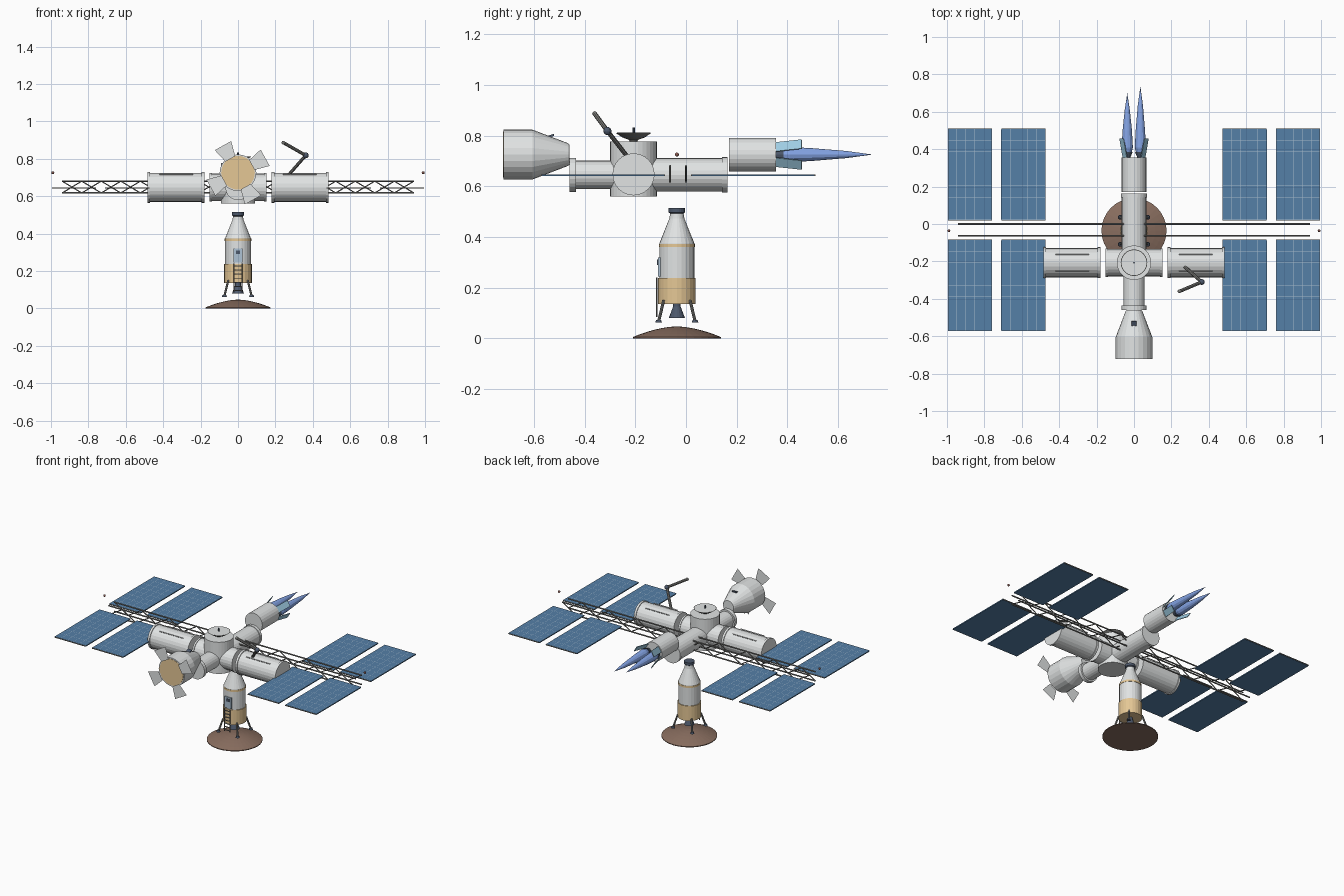
import bpy, bmesh, math
from mathutils import Vector, Matrix

if "Cube" in bpy.data.objects:
    bpy.data.objects.remove(bpy.data.objects["Cube"])


def material(name, *rgb):
    m = bpy.data.materials.new(name)
    m.use_nodes = True
    m.diffuse_color = (*rgb, 1)
    m.node_tree.nodes["Principled BSDF"].inputs["Base Color"].default_value = (*rgb, 1)
    return m


HULL = material("hull_grey", .75, .77, .77)
GOLD = material("gold_foil", .78, .57, .3)
SOIL = material("soil_brown", .25, .155, .115)
CELL = material("solar_blue", .09, .215, .39)
LINE = material("steel_blue", .42, .54, .66)
FLAME = material("flame_blue", .23, .37, .78)
GLOW = material("pale_cyan", .34, .6, .76)
METAL = material("dark_metal", .2, .2, .19)
SLATE = material("slate", .075, .1, .15)
LAMP = material("lamp_red", .25, .1, .08)


def finish(name, bm, *mats):
    bmesh.ops.recalc_face_normals(bm, faces=bm.faces)
    me = bpy.data.meshes.new(name)
    bm.to_mesh(me)
    bm.free()
    for m in mats:
        me.materials.append(m)
    ob = bpy.data.objects.new(name, me)
    bpy.context.collection.objects.link(ob)
    return ob


def lathe(name, mat, origin, axis, profile, sides=24):
    """Turn (radius, distance) pairs around an axis; ends are capped."""
    bm = bmesh.new()
    rings = []
    for r, d in profile:
        rings.append([bm.verts.new((r * math.cos(math.tau * i / sides),
                                    r * math.sin(math.tau * i / sides), d))
                      for i in range(sides)])
    for a, b in zip(rings, rings[1:]):
        for i in range(sides):
            j = (i + 1) % sides
            bm.faces.new((a[i], a[j], b[j], b[i]))
    bm.faces.new(rings[0])
    bm.faces.new(rings[-1])
    bmesh.ops.remove_doubles(bm, verts=bm.verts, dist=1e-6)
    rot = Vector(axis).to_track_quat('Z', 'Y').to_matrix().to_4x4()
    bm.transform(Matrix.Translation(origin) @ rot)
    return finish(name, bm, mat)


def tube(name, mat, a, b, r, sides=8):
    d = Vector(b) - Vector(a)
    return lathe(name, mat, a, d, [(r, 0), (r, d.length)], sides)


def box(name, mat, centre, size, turn=Matrix()):
    bm = bmesh.new()
    bmesh.ops.create_cube(bm, size=1)
    bm.transform(Matrix.Translation(centre) @ turn @ Matrix.Diagonal((*size, 1)))
    return finish(name, bm, mat)


def ball(name, mat, centre, r):
    bm = bmesh.new()
    bmesh.ops.create_uvsphere(bm, u_segments=12, v_segments=8, radius=r)
    bm.transform(Matrix.Translation(centre))
    return finish(name, bm, mat)


# Station core
HY, HZ = -.207, .647
BACK, FRONT, UP = (0, 1, 0), (0, -1, 0), (0, 0, 1)
lathe("hub", HULL, (0, HY, .56), UP, [(.092, 0), (.092, .217)], 32)
lathe("front_module", HULL, (0, HY, .645), FRONT,
      [(.056, 0), (.056, .228), (.067, .228), (.067, .253), (.05, .253)])
lathe("rear_module", HULL, (0, HY, .645), BACK,
      [(.066, 0), (.066, .35), (.07, .35), (.07, .37), (.05, .37)])

# Dish antenna: dark shell, pale liner
lathe("dish_shell", METAL, (0, HY, .777), UP,
      [(.015, 0), (.018, .006), (.045, .016), (.071, .034), (.067, .034), (.042, .021), (.004, .014)])
lathe("dish_liner", HULL, (0, HY, .778), UP,
      [(.067, .0335), (.042, .0205), (.004, .0135)])
tube("dish_mast", SLATE, (0, HY, .785), (0, HY, .832), .005)

# Side laboratories
for s, side in ((1, "left"), (-1, "right")):
    lathe(side + "_port", HULL, (0, HY, HZ), (s, 0, 0), [(.073, .05), (.073, .14), (.077, .14), (.077, .152)])
    lathe(side + "_lab", HULL, (0, HY, HZ), (s, 0, 0),
          [(.083, .18), (.083, .195), (.078, .195), (.078, .47), (.083, .47), (.083, .485)])
    for k in (-1, 1):
        y = HY + k * .045
        tube(side + "_handrail", HULL, (s * .24, y, HZ + .068), (s * .42, y, HZ + .068), .003, 6)
    ball(side + "_beacon", LAMP, (s * .99, -.036, .725), .008)

# Crew capsule with petal panels
CZ = .725
lathe("capsule", HULL, (0, -.46, CZ), FRONT,
      [(.04, 0), (.045, .006), (.098, .145), (.098, .261)])
lathe("heat_shield", GOLD, (0, -.72, CZ), FRONT, [(.09, 0), (.09, .003)], 32)
box("capsule_window", SLATE, (0, -.535, CZ + .073), (.028, .03, .008), Matrix.Rotation(.36, 4, 'X'))
for k in range(4):
    bm = bmesh.new()
    bm.faces.new([bm.verts.new(p) for p in
                  ((.085, 0, -.03), (.166, 0, -.05), (.166, 0, .05), (.085, 0, .03))])
    bmesh.ops.solidify(bm, geom=bm.faces[:], thickness=.002)
    bm.transform(Matrix.Translation((0, -.734, CZ)) @ Matrix.Rotation(math.radians(90 * k - 29), 4, 'Y'))
    finish("petal_panel", bm, HULL)

# Rear booster with exhaust
lathe("booster", HULL, (0, .17, CZ), BACK, [(.066, 0), (.066, .185)])
for x, tip in ((-.036, .70), (.034, .736)):
    lathe("nozzle", SLATE, (x, .35, CZ), BACK, [(.014, 0), (.029, .035)], 12)
    lathe("exhaust", FLAME, (x, .37, CZ), BACK,
          [(.02, 0), (.03, .04), (.025, .13), (.014, (tip - .37) * .72), (0, tip - .37)], 12)
for deg in (32, 148, 212, 328):
    a = math.radians(deg)
    box("exhaust_vane", GLOW, (.067 * math.cos(a), .405, CZ + .067 * math.sin(a)),
        (.004, .105, .042), Matrix.Rotation(-a, 4, 'Y') @ Matrix.Rotation(-.2, 4, 'Z'))

# Two lattice trusses with opposite zigzags
Z0, Z1, BAYS = .617, .68, 18
STEP = 1.88 / BAYS
for side, y in enumerate((0, -.063)):
    for z in (Z0, Z1):
        tube("truss_chord", METAL, (-.94, y, z), (.94, y, z), .0045, 6)
    for i in range(BAYS):
        x = -.94 + i * STEP
        lo, hi = (Z0, Z1) if (i + side) % 2 else (Z1, Z0)
        tube("truss_brace", METAL, (x, y, lo), (x + STEP, y, hi), .0035, 6)

# Solar panels: slabs with a thin frame and inset cells
for x in (-.877, -.592, .592, .877):
    for y in (.265, -.328):
        box("solar_frame", METAL, (x, y, .643), (.235, .49, .005))
        box("solar_slab", CELL, (x, y, .643), (.236, .482, .007))
        bm = bmesh.new()
        bmesh.ops.create_grid(bm, x_segments=5, y_segments=8, size=.5)
        bm.transform(Matrix.Translation((x, y, .648)) @ Matrix.Diagonal((.233, .486, 1, 1)))
        cells = bm.faces[:]
        for f in bmesh.ops.inset_individual(bm, faces=cells, thickness=.0012)["faces"]:
            f.material_index = 1
        finish("solar_cells", bm, CELL, LINE)

# Robot arm
elbow, shoulder, hand = (.362, -.31, .818), (.272, -.23, .715), (.243, -.36, .886)
tube("upper_arm", METAL, shoulder, elbow, .009)
tube("forearm", METAL, elbow, hand, .009)
ball("arm_elbow", SLATE, elbow, .016)
ball("arm_hand", METAL, hand, .01)

# Ground mound
LY = -.036
lathe("ground_mound", SOIL, (0, LY, 0), UP,
      [(.174, 0)] + [(.174 * (1 - t / 6), .005 + .042 * (1 - (1 - t / 6) ** 1.7)) for t in range(7)], 32)

# Lander
lathe("lander_body", HULL, (0, LY, 0), UP,
      [(.069, .235), (.069, .375), (.03, .472), (.026, .495)])
lathe("docking_ring", SLATE, (0, LY, 0), UP, [(.026, .492), (.033, .497), (.033, .515), (.024, .515)])
lathe("gold_band", GOLD, (0, LY, 0), UP, [(.071, .36), (.071, .373)])
lathe("descent_stage", GOLD, (0, LY, 0), UP, [(.074, .135), (.074, .237)])
lathe("lander_engine", SLATE, (0, LY, 0), UP, [(.032, .08), (.015, .125), (.015, .137)], 16)
for sx in (-1, 1):
    for sy in (-1, 1):
        foot = (sx * .073, LY + sy * .072, .066)
        tube("lander_leg", METAL, (sx * .052, LY + sy * .052, .15), foot, .006)
        lathe("foot_pad", SLATE, foot, UP, [(.013, -.004), (.01, .006)], 12)

# Hatch and ladder
box("hatch", LINE, (0, LY - .07, .282), (.05, .009, .075))
box("hatch_window", SLATE, (0, LY - .076, .3), (.022, .004, .02))
for s in (-1, 1):
    tube("ladder_rail", METAL, (s * .021, LY - .08, .24), (s * .021, LY - .08, .085), .003, 6)
for i in range(7):
    z = .095 + i * .022
    tube("ladder_rung", METAL, (-.021, LY - .08, z), (.021, LY - .08, z), .003, 6)
